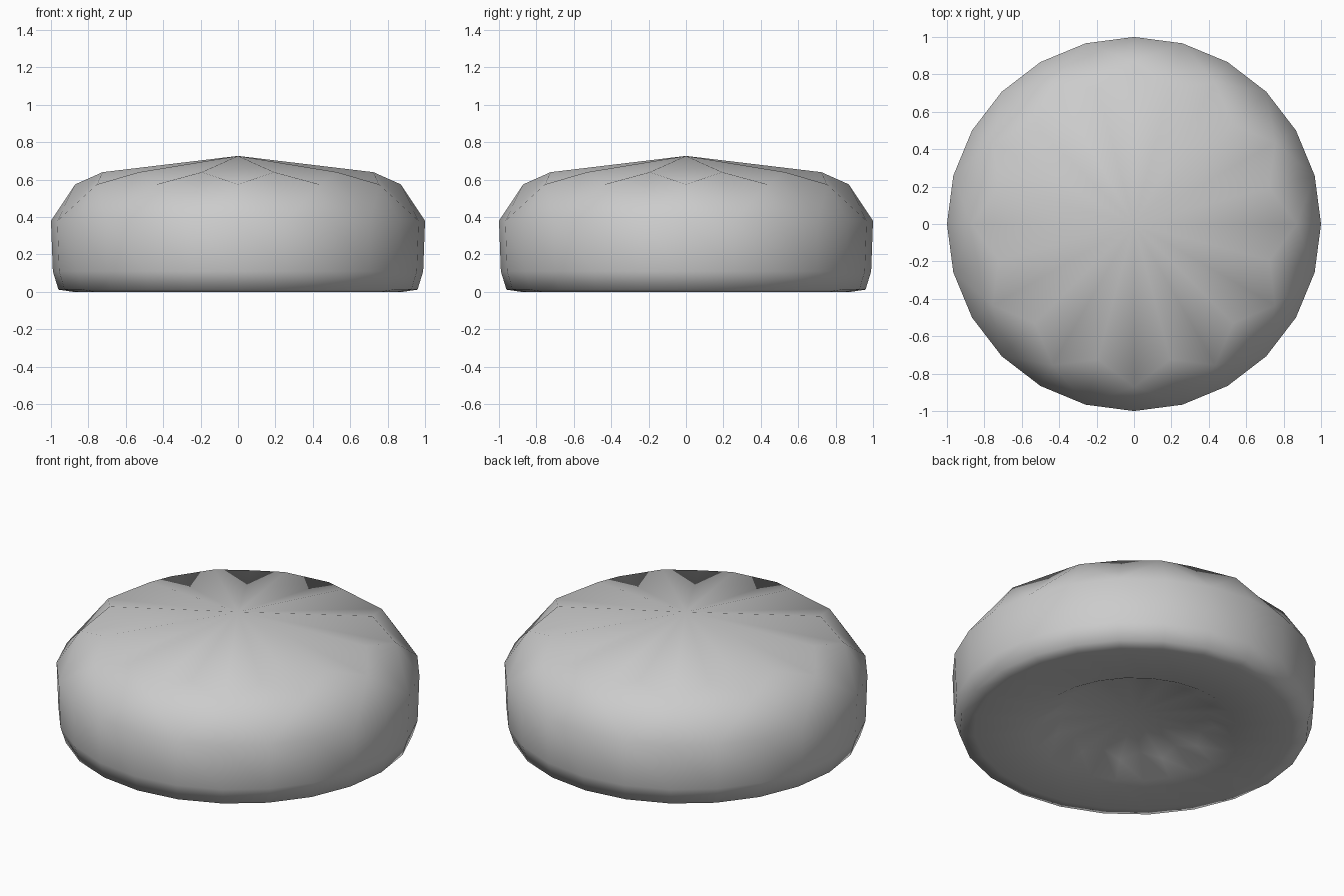
import bpy
import bmesh
from math import cos, sin, pi

cube = bpy.data.objects.get("Cube")
if cube:
    bpy.data.objects.remove(cube, do_unlink=True)

SIDES = 24
bm = bmesh.new()


def ring(even, odd=None):
    """Ring of vertices; odd ones may use their own (radius, height)."""
    verts = []
    for i in range(SIDES):
        r, z = even if i % 2 == 0 or odd is None else odd
        a = 2 * pi * i / SIDES
        verts.append(bm.verts.new((r * cos(a), r * sin(a), z)))
    return verts


def bridge(a, b, triangles=False):
    """Join two rings; triangles fan out from the even vertices of ring a."""
    for i in range(SIDES):
        j = (i + 1) % SIDES
        if not triangles:
            bm.faces.new((a[i], a[j], b[j], b[i]))
        elif i % 2 == 0:
            bm.faces.new((a[i], a[j], b[j]))
            bm.faces.new((a[i], b[j], b[i]))
        else:
            bm.faces.new((a[i], a[j], b[i]))
            bm.faces.new((a[j], b[j], b[i]))


def fan(a, z):
    tip = bm.verts.new((0, 0, z))
    for i in range(SIDES):
        bm.faces.new((a[i], a[(i + 1) % SIDES], tip))


# Pleated top: low points on even spokes, ridges on odd spokes
pleats = ring((0.87, 0.575), (0.75, 0.64))
fan(pleats, 0.727)

# Rounded side
shoulder = ring((1.0, 0.38))
bridge(pleats, shoulder, triangles=True)
waist = ring((0.99, 0.11))
bridge(shoulder, waist)
foot = ring((0.96, 0.012))
bridge(waist, foot)

# Flat underside with a shallow pleated hollow
base = ring((0.88, 0.0))
bridge(foot, base)
rim = ring((0.565, 0.0))
bridge(base, rim)
hollow = ring((0.45, 0.06), (0.40, 0.085))
bridge(rim, hollow)
fan(hollow, 0.1)

bmesh.ops.recalc_face_normals(bm, faces=bm.faces)
for face in bm.faces:
    face.smooth = True

mesh = bpy.data.meshes.new("pleated_cushion")
bm.to_mesh(mesh)
bm.free()

# Single plain colour
grey = bpy.data.materials.new("light_grey")
grey.use_nodes = True
colour = (0.6, 0.6, 0.6, 1)
grey.diffuse_color = colour
grey.node_tree.nodes["Principled BSDF"].inputs["Base Color"].default_value = colour
mesh.materials.append(grey)

cushion = bpy.data.objects.new("pleated_cushion", mesh)
bpy.context.collection.objects.link(cushion)
